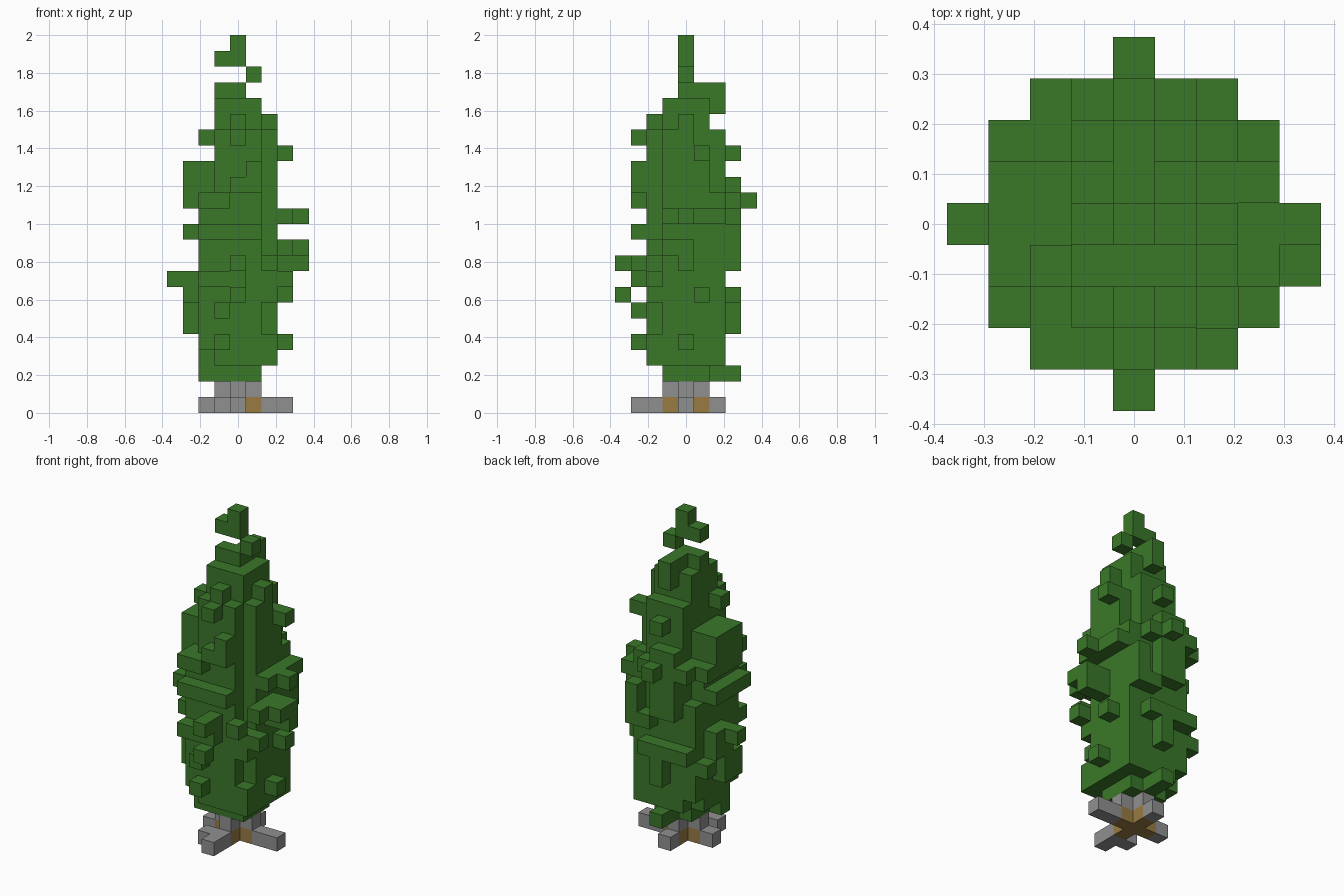
import bpy, bmesh
from mathutils import Vector

cube = bpy.data.objects.get("Cube")
if cube:
    bpy.data.objects.remove(cube, do_unlink=True)

CELL = 1 / 12


def material(name, rgb):
    m = bpy.data.materials.new(name)
    m.use_nodes = True
    colour = (*rgb, 1)
    m.diffuse_color = colour
    bsdf = m.node_tree.nodes["Principled BSDF"]
    bsdf.inputs["Base Color"].default_value = colour
    bsdf.inputs["Roughness"].default_value = 0.9
    return m


def block(x0, x1, y0, y1, k0, k1, limit=99):
    """Cells of a box, inclusive, optionally rounded off in plan."""
    return {(x, y, k)
            for x in range(x0, x1 + 1)
            for y in range(y0, y1 + 1)
            for k in range(k0, k1 + 1)
            if x * x + y * y <= limit}


def build(name, cells, mat, solid=frozenset()):
    """Skin a set of cells, leaving out faces shared with another cell."""
    bm = bmesh.new()
    corners = {}

    def vert(p):
        key = tuple(round(2 * c) for c in p)
        if key not in corners:
            corners[key] = bm.verts.new(p * CELL)
        return corners[key]

    filled = cells | solid
    for cell in sorted(cells):
        centre = Vector(cell) + Vector((0, 0, 0.5))
        for axis in range(3):
            for sign in (-1, 1):
                n = Vector((0, 0, 0))
                n[axis] = sign
                if tuple(int(c + d) for c, d in zip(cell, n)) in filled:
                    continue
                u = Vector((0, 0, 0))
                u[(axis + 1) % 3] = 0.5
                v = n.cross(u)
                mid = centre + n * 0.5
                bm.faces.new([vert(mid + d) for d in (-u - v, u - v, u + v, v - u)])
    mesh = bpy.data.meshes.new(name)
    bm.to_mesh(mesh)
    bm.free()
    mesh.materials.append(mat)
    obj = bpy.data.objects.new(name, mesh)
    bpy.context.collection.objects.link(obj)
    return obj


green = material("leaf green", (0.042, 0.187, 0.022))
grey = material("root grey", (0.28, 0.28, 0.28))
brown = material("root brown", (0.31, 0.2, 0.055))

# Brown heart of the roots, grey root ends and the short trunk cross
heart = block(-1, 1, -1, 1, 0, 0, limit=1)
roots = block(-2, 3, 0, 0, 0, 0) | block(0, 0, -3, 2, 0, 0) | block(-1, -1, -2, -2, 0, 0)
roots -= heart
trunk = block(-1, 1, -1, 1, 1, 1, limit=1)
build("root_heart", heart, brown, roots | trunk)
build("root_ends", roots, grey, heart)
build("trunk", trunk, grey, heart)

# Rounded core of the foliage, bottom to top
foliage = block(-1, 1, -1, 1, 2, 2)
foliage |= block(-2, 2, -2, 2, 3, 3, limit=5)
foliage |= block(-2, 2, -2, 2, 4, 13)
foliage -= block(2, 2, -2, -2, 5, 6) | block(2, 2, -2, -2, 9, 13)
foliage -= block(-2, -2, 2, 2, 11, 12)
foliage |= block(-2, 2, -2, 2, 14, 15, limit=5)
foliage |= block(-1, 2, -2, 2, 16, 16, limit=5)
foliage |= block(-2, 2, -2, 2, 17, 17, limit=5)
foliage -= block(-2, -2, 0, 1, 17, 17) | block(2, 2, 1, 1, 17, 17)
foliage |= block(-1, 1, -1, 1, 18, 19)
foliage |= block(0, 0, -2, -2, 18, 18) | block(2, 2, 0, 0, 18, 18)
foliage |= block(0, 0, 2, 2, 19, 20)

# Crown with its loose tip
foliage |= block(-1, 0, 0, 0, 20, 20) | block(0, 0, 1, 1, 20, 20)
foliage |= block(1, 1, 0, 0, 21, 21)
foliage |= block(-1, 0, 0, 0, 22, 22) | block(0, 0, 0, 0, 23, 23)

# Boughs one cell proud of each side: span along the side, then layers
right_boughs = [(-1, 0, 5, 6), (2, 2, 6, 6), (0, 1, 7, 8), (-2, 1, 11, 11),
                (-1, 2, 13, 13), (-1, 1, 14, 15)]
left_boughs = [(0, 0, 4, 4), (1, 1, 7, 7), (-2, -2, 8, 8), (0, 0, 9, 9), (-2, 0, 10, 10),
               (-1, 2, 12, 12), (1, 1, 16, 16)]
front_boughs = [(-1, -1, 4, 4), (-1, -1, 6, 6), (-2, 0, 8, 8), (0, 0, 9, 9), (2, 2, 9, 9),
                (-2, 1, 11, 11), (-2, -1, 13, 13), (0, 1, 14, 14), (1, 1, 15, 15), (0, 0, 17, 17)]
back_boughs = [(0, 0, 2, 2), (0, 0, 5, 6), (-2, 1, 7, 7), (2, 2, 9, 11), (1, 1, 9, 9),
               (-1, 0, 10, 12), (-2, 1, 13, 13), (-1, 0, 14, 14), (0, 0, 16, 16)]
for side, boughs in ((-3, right_boughs), (3, left_boughs)):
    for a, b, low, high in boughs:
        foliage |= block(side, side, a, b, low, high)
for side, boughs in ((-3, front_boughs), (3, back_boughs)):
    for a, b, low, high in boughs:
        foliage |= block(a, b, side, side, low, high)

# Longest twig ends and low corner tufts
foliage |= {(-4, 0, 8), (4, -1, 10), (4, 0, 9), (4, 0, 10), (4, 0, 12),
            (0, -4, 7), (0, -4, 9), (0, 4, 13),
            (-2, -1, 2), (0, 2, 2), (2, 2, 3), (2, -2, 3)}
build("foliage", foliage, green, trunk)
